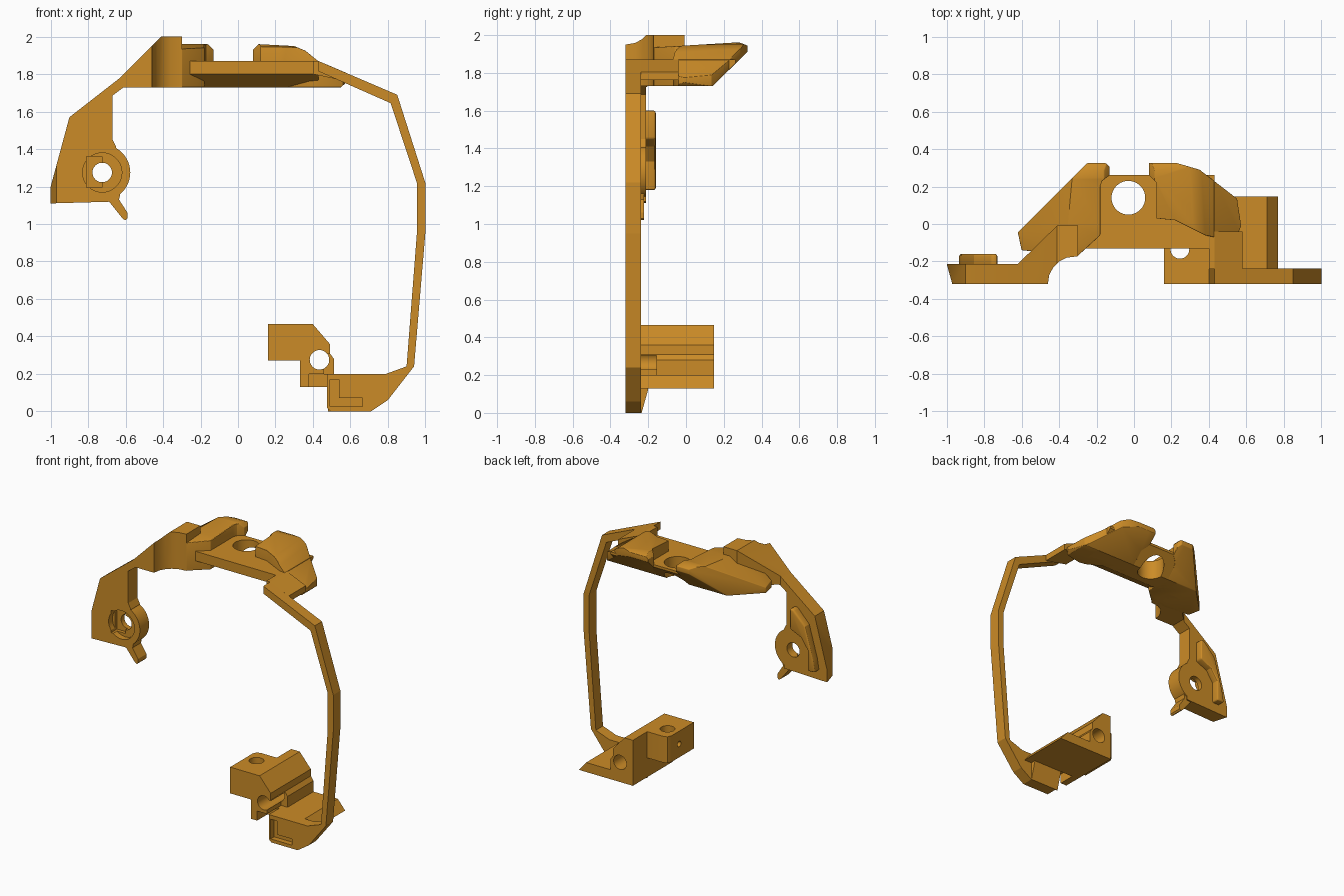
import bpy, bmesh, math
from mathutils import Vector

if "Cube" in bpy.data.objects:
    bpy.data.objects.remove(bpy.data.objects["Cube"])

mat = bpy.data.materials.new("amber_plastic")
mat.diffuse_color = (0.60, 0.26, 0.02, 1)
mat.use_nodes = True
mat.node_tree.nodes["Principled BSDF"].inputs["Base Color"].default_value = mat.diffuse_color


def prism(name, pts, axis, a, b):
    """Extrude a closed 2D outline along an axis from a to b."""
    place = {'x': lambda p, t: (t, p[0], p[1]),
             'y': lambda p, t: (p[0], t, p[1]),
             'z': lambda p, t: (p[0], p[1], t)}[axis]
    bm = bmesh.new()
    lo = [bm.verts.new(place(p, a)) for p in pts]
    hi = [bm.verts.new(place(p, b)) for p in pts]
    bm.faces.new(lo)
    bm.faces.new(hi)
    n = len(pts)
    for i in range(n):
        j = (i + 1) % n
        bm.faces.new((lo[i], lo[j], hi[j], hi[i]))
    bmesh.ops.recalc_face_normals(bm, faces=bm.faces)
    me = bpy.data.meshes.new(name)
    bm.to_mesh(me)
    bm.free()
    ob = bpy.data.objects.new(name, me)
    bpy.context.collection.objects.link(ob)
    me.materials.append(mat)
    return ob


def rod(name, c, r, axis, a, b, n=40):
    pts = [(c[0] + r * math.cos(2 * math.pi * i / n),
            c[1] + r * math.sin(2 * math.pi * i / n)) for i in range(n)]
    return prism(name, pts, axis, a, b)


def rect(x0, x1, z0, z1):
    return [(x0, z0), (x1, z0), (x1, z1), (x0, z1)]


def apply(ob, mod):
    bpy.context.view_layer.objects.active = ob
    bpy.ops.object.modifier_apply(modifier=mod.name)


def combine(ob, op, *others):
    """Boolean the other solids into ob and remove them."""
    for other in others:
        m = ob.modifiers.new("bool", 'BOOLEAN')
        m.operation = op
        m.solver = 'EXACT'
        m.object = other
        apply(ob, m)
        bpy.data.objects.remove(other)
    return ob


def bevel(ob, w):
    m = ob.modifiers.new("bevel", 'BEVEL')
    m.width = w
    m.segments = 3
    m.limit_method = 'ANGLE'
    m.angle_limit = math.radians(35)
    apply(ob, m)


def smooth(ob):
    bpy.ops.object.select_all(action='DESELECT')
    ob.select_set(True)
    bpy.context.view_layer.objects.active = ob
    bpy.ops.object.shade_smooth_by_angle(angle=math.radians(25))


# Left arm: front outline crossed with the plan outline
arm = prism("left_arm", [(-1, 1.11), (-1, 1.2), (-.9, 1.57), (-.63, 1.78), (-.41, 2),
                         (-.3, 2), (-.3, 1.73), (-.61, 1.73), (-.67, 1.685), (-.67, 1.45),
                         (-.65, 1.41), (-.65, 1.12)], 'y', -.4, .1)
plan = prism("plan", [(-1.0, -.213), (-.97, -.32), (-.46, -.32), (-.452, -.27), (-.43, -.23),
                      (-.40, -.2), (-.36, -.18), (-.3, -.172), (-.3, -.008), (-.41, -.008),
                      (-.62, -.213)], 'z', 1, 2.1)
combine(arm, 'INTERSECT', plan)

# Round ear, small tail, and counterbored hole with slot
hub = (-.725, 1.275)
ear = rod("ear", hub, .15, 'y', -.32, -.213, 48)
tail = prism("tail", [(-.72, 1.12), (-.69, 1.122), (-.615, 1.028), (-.6, 1.02), (-.59, 1.03),
                      (-.59, 1.06), (-.635, 1.13), (-.62, 1.2), (-.72, 1.2)],
             'y', -.32, -.222)
combine(arm, 'UNION', ear, tail)
combine(arm, 'DIFFERENCE',
        rod("bore", hub, .105, 'y', -.35, -.275),
        prism("slot", rect(-.81, -.725, 1.195, 1.36), 'y', -.35, -.25),
        rod("hole", hub, .052, 'y', -.5, 0))
smooth(arm)

# Raised rib on the back of the arm
rib = prism("arm_back_rib", [(-.935, 1.18), (-.92, 1.27), (-.855, 1.5), (-.76, 1.6), (-.73, 1.6),
                             (-.73, 1.45), (-.82, 1.41), (-.875, 1.33), (-.875, 1.18)],
            'y', -.23, -.16)
bevel(rib, .012)
smooth(rib)

# Bridge plate between the wings, with a vertical hole
bridge = prism("bridge", [(-.13, 1.80), (-.13, 1.87), (.262, 1.87), (.262, 1.852), (.14, 1.73),
                          (0, 1.73)], 'x', -.26, .43)
combine(bridge, 'DIFFERENCE', rod("hole", (-.03, .14), .09, 'z', 1.6, 2))
smooth(bridge)


# Wings: plan, front and side outlines crossed together
def wing(name, plan, front):
    w = prism(name, plan, 'z', 1.6, 2.1)
    side = prism("side", [(-.25, 1.73), (.14, 1.73), (.325, 1.91), (.325, 1.945), (.28, 1.962),
                          (0, 1.945), (-.25, 1.93)], 'x', -1, 1)
    combine(w, 'INTERSECT', prism("front", front, 'y', -.5, .5), side)
    bevel(w, .014)
    smooth(w)


wing("left_wing",
     [(-.62, -.045), (-.25, .325), (-.15, .325), (-.13, .305), (-.13, .26), (-.17, .23),
      (-.18, .2), (-.18, -.06), (-.3, -.17), (-.4, -.16), (-.6, -.14)],
     [(-.62, 1.73), (-.62, 1.77), (-.33, 1.96), (-.16, 1.96), (-.13, 1.93), (-.13, 1.73)])
wing("right_wing",
     [(.08, .325), (.23, .325), (.35, .29), (.55, .135), (.572, -.01), (.56, -.04), (.43, -.07),
      (.38, -.06), (.22, .02), (.12, .03), (.12, .22), (.08, .26)],
     [(.08, 1.73), (.08, 1.93), (.11, 1.96), (.3, 1.95), (.36, 1.925), (.44, 1.86),
      (.572, 1.775), (.572, 1.75), (.55, 1.73)])

# Strap clip joining the bridge
prism("strap_clip", [(.43, 1.87), (.58, 1.806), (.58, 1.762), (.40, 1.80), (.40, 1.87)],
      'y', -.24, -.04)

# Long bent strap ending in the lower plate
strap = prism("strap", [(.43, 1.87), (.85, 1.69), (1, 1.22), (1, .95), (.94, .24), (.8, .06),
                        (.71, 0), (.495, 0), (.475, .02), (.475, .2), (.79, .2), (.9, .24),
                        (.955, .95), (.955, 1.22), (.815, 1.645), (.43, 1.815)],
              'y', -.32, -.237)
ell = [(.49, .025), (.665, .025), (.665, .07), (.54, .07), (.54, .17), (.49, .17)]
combine(strap, 'DIFFERENCE', prism("ell", ell, 'y', -.4, -.28))

# Sloped backing behind the lower plate
prism("plate_backing", [(-.24, 0), (-.235, 0), (-.2, .125), (-.2, .2), (-.24, .2)],
      'x', .48, .71)

# Lower mount: long wedge block with channel hole and notches
mount = prism("lower_mount", [(.33, .13), (.33, .465), (.4, .465), (.49, .36), (.49, .31),
                              (.512, .28), (.512, .2), (.71, .2), (.77, .13)],
              'y', -.237, .147)
nose = prism("nose", [(.33, .13), (.33, .465), (.4, .465), (.49, .36), (.49, .31), (.512, .28),
                      (.512, .2), (.474, .2), (.474, .13)], 'y', -.32, -.2)
lobe = prism("lobe", [(.16, -.32), (.36, -.32), (.36, -.02), (.2, -.02), (.172, -.03),
                      (.16, -.06)], 'z', .272, .465)
combine(mount, 'UNION', nose, lobe)
combine(mount, 'DIFFERENCE',
        rod("channel", (.435, .275), .052, 'y', -.5, .5),
        rod("screw_hole", (.245, -.135), .05, 'z', .2, .6),
        rod("pin_hole", (-.15, .37), .02, 'x', .1, .2, 20),
        prism("notch", rect(.38, .4745, .1, .2), 'y', -.4, -.2),
        prism("side_notch", rect(.46, .6, .2, .305), 'y', -.4, -.155))
smooth(mount)
